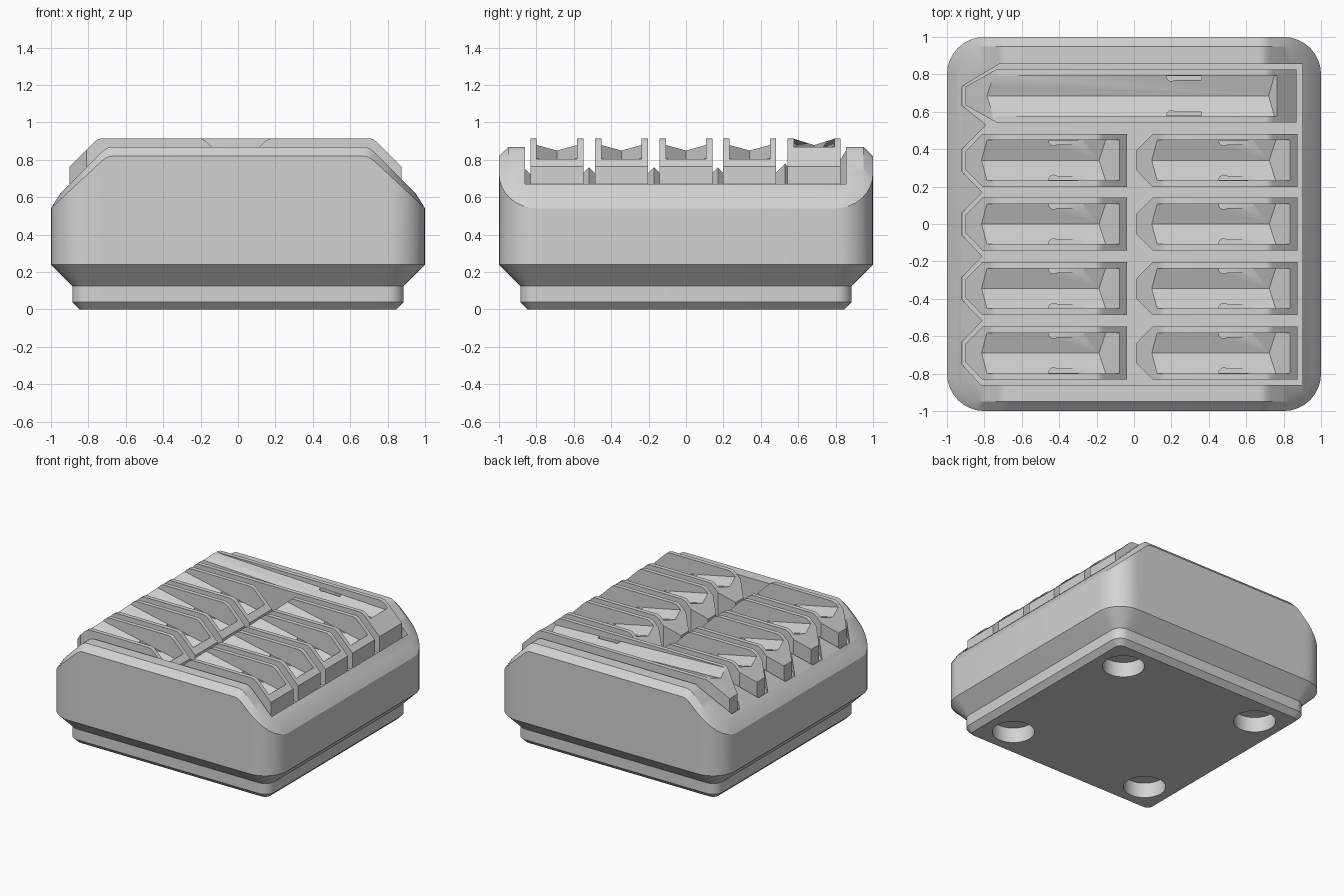
import bpy, bmesh
from math import sin, cos, pi, radians

if "Cube" in bpy.data.objects:
    bpy.data.objects.remove(bpy.data.objects["Cube"], do_unlink=True)

GREY = (0.65, 0.65, 0.65, 1)
grey = bpy.data.materials.new("plain grey")
grey.use_nodes = True
grey.diffuse_color = GREY
grey.node_tree.nodes["Principled BSDF"].inputs["Base Color"].default_value = GREY


def make(name, verts, faces):
    mesh = bpy.data.meshes.new(name)
    mesh.from_pydata(verts, [], faces)
    bm = bmesh.new()
    bm.from_mesh(mesh)
    bmesh.ops.recalc_face_normals(bm, faces=bm.faces)
    bm.to_mesh(mesh)
    bm.free()
    mesh.materials.append(grey)
    ob = bpy.data.objects.new(name, mesh)
    bpy.context.collection.objects.link(ob)
    return ob


def prism(name, outline, axis, lo, hi):
    """Extrude a 2D outline along one axis."""
    def place(p, t):
        return {"x": (t, *p), "y": (p[0], t, p[1]), "z": (*p, t)}[axis]
    n = len(outline)
    verts = [place(p, t) for t in (lo, hi) for p in outline]
    faces = [range(n), range(n, 2 * n)]
    faces += [(i, (i + 1) % n, n + (i + 1) % n, n + i) for i in range(n)]
    return make(name, verts, [tuple(f) for f in faces])


def boolean(ob, cutter, operation="DIFFERENCE"):
    mod = ob.modifiers.new("cut", "BOOLEAN")
    mod.object, mod.operation, mod.solver = cutter, operation, "EXACT"
    bpy.context.view_layer.objects.active = ob
    bpy.ops.object.modifier_apply(modifier=mod.name)
    bpy.data.objects.remove(cutter, do_unlink=True)


def smooth(ob):
    bpy.ops.object.select_all(action="DESELECT")
    ob.select_set(True)
    bpy.context.view_layer.objects.active = ob
    bpy.ops.object.shade_smooth_by_angle(angle=radians(30))


BEND, SOFT = 0.70, 0.03


def roof(x):
    """Height of the body top: flat, with a softened 45 degree fall at both ends."""
    d = abs(x) - BEND
    if d < -SOFT:
        return 0.87
    return 0.87 - (d if d > SOFT else (d + SOFT) ** 2 / (4 * SOFT))


bends = [BEND + SOFT * k / 2 for k in range(-2, 3)]
bend_xs = [-x for x in reversed(bends)] + bends


# Body: stacked rounded-square rings, capped with strips running front to back
def ring(inset, height):
    r, c, steps = 0.2 - inset, 0.8, 8
    arc = [(c + r * sin(a), -c - r * cos(a)) for a in
           (k * pi / 2 / steps for k in range(steps + 1))]
    front = [(-x, y) for x, y in reversed(arc)]
    front += [(x, -c - r) for x in bend_xs] + arc
    loop = front + [(x, -y) for x, y in reversed(front)]
    return [(x, y, height(x)) for x, y in loop]


levels = [(0.155, lambda x: 0), (0.115, lambda x: 0.04), (0.115, lambda x: 0.125),
          (0, lambda x: 0.24), (0, lambda x: 0.82 - 0.93 * (0.87 - roof(x))), (0.05, roof)]
rings = [ring(*level) for level in levels]
n = len(rings[0])
faces = [(k * n + i, k * n + (i + 1) % n, (k + 1) * n + (i + 1) % n, (k + 1) * n + i)
         for k in range(len(rings) - 1) for i in range(n)]
for base in (0, n * (len(rings) - 1)):
    faces += [(base + i, base + i + 1, base + n - 2 - i, base + n - 1 - i)
              for i in range(n // 2 - 1)]
body = make("body", [v for r in rings for v in r], faces)

# Flat-floored pocket in the top, with a zigzag left edge that follows the bar tips
ROWS = [-0.69, -0.345, 0, 0.34]
LONG = 0.685
pocket = [(0.9, 0.855), (0.9, -0.86), (-0.82, -0.86)]
for y, low in zip(ROWS, (None, -0.518, -0.172, 0.17)):
    if low is not None:
        pocket.append((-0.81, low))
    pocket += [(-0.92, y - 0.06), (-0.92, y + 0.06)]
pocket += [(-0.79, 0.53), (-0.92, LONG - 0.05), (-0.92, LONG + 0.05), (-0.72, 0.855)]
boolean(body, prism("pocket_cutter", pocket, "z", 0.635, 1.2))

# Round sockets underneath
for sx in (-1, 1):
    for sy in (-1, 1):
        circle = [(sx * 0.62 + 0.153 * cos(k * pi / 16), sy * 0.62 + 0.153 * sin(k * pi / 16))
                  for k in range(32)]
        boolean(body, prism("socket_cutter", circle, "z", -0.1, 0.12))
smooth(body)


# Bars: pointed on the left, sloped at both ends, with a tilted V groove on top
def bar(name, x0, x1, tip, groove_z, tilt, rake, slot):
    plan = [(x0, -0.05), (x0 + tip, -0.142), (x1, -0.142),
            (x1, 0.142), (x0 + tip, 0.142), (x0, 0.05)]
    ob = prism(name, plan, "z", 0.6, 1.0)
    slope = [(0, 0.765), (0.13, 0.895), (0.15, 0.91), (0.17, 0.915)]
    side = [(x0, 0.5)] + [(x0 + d, z) for d, z in slope]
    side += [(x1 - d, z) for d, z in reversed(slope)] + [(x1, 0.5)]
    boolean(ob, prism("side_shape", side, "y", -0.3, 0.3), "INTERSECT")

    # V groove: sinks towards the right and ends in a raked face
    g, start = groove_z, x0 + 0.085
    vee = [(-0.108, 1.3), (-0.108, g + 0.035), (0, g), (0.108, g + 0.035), (0.108, 1.3)]
    cutter = prism("groove_cutter", vee, "x", x0 - 0.1, x1 - 0.15)
    for v in cutter.data.vertices:
        if v.co.x > x0:
            v.co.x += rake * (v.co.z - g)
        v.co.z -= tilt * (v.co.x - start)
    boolean(ob, cutter)

    # Small keyed slots along both groove edges
    bottom = g + 0.015 - tilt * (slot + 0.08 - start)
    for s in (-1, 1):
        key = [(slot + 0.16, s * 0.106), (slot + 0.16, s * 0.085), (slot + 0.02, s * 0.085)]
        key += [(slot + 0.027 * cos(t), s * (0.106 - 0.027 * sin(t)))
                for t in (pi * k / 8 for k in range(3, 9))]
        boolean(ob, prism("slot_cutter", key, "z", bottom, 1.1))
    smooth(ob)
    return ob


short = bar("short_bar", -0.9, -0.037, 0.09, 0.85, 0.21, 1.0, -0.43)
for i, y in enumerate(ROWS):
    for x, column in ((0, "left"), (0.91, "right")):
        ob = bpy.data.objects.new(f"short_bar_{column}_{i + 1}", short.data)
        ob.location = (x, y, 0)
        bpy.context.collection.objects.link(ob)
bpy.data.objects.remove(short, do_unlink=True)

long_bar = bar("long_bar", -0.9, 0.87, 0.165, 0.88, 0.04, 0.86, 0.2)
long_bar.location.y = LONG
